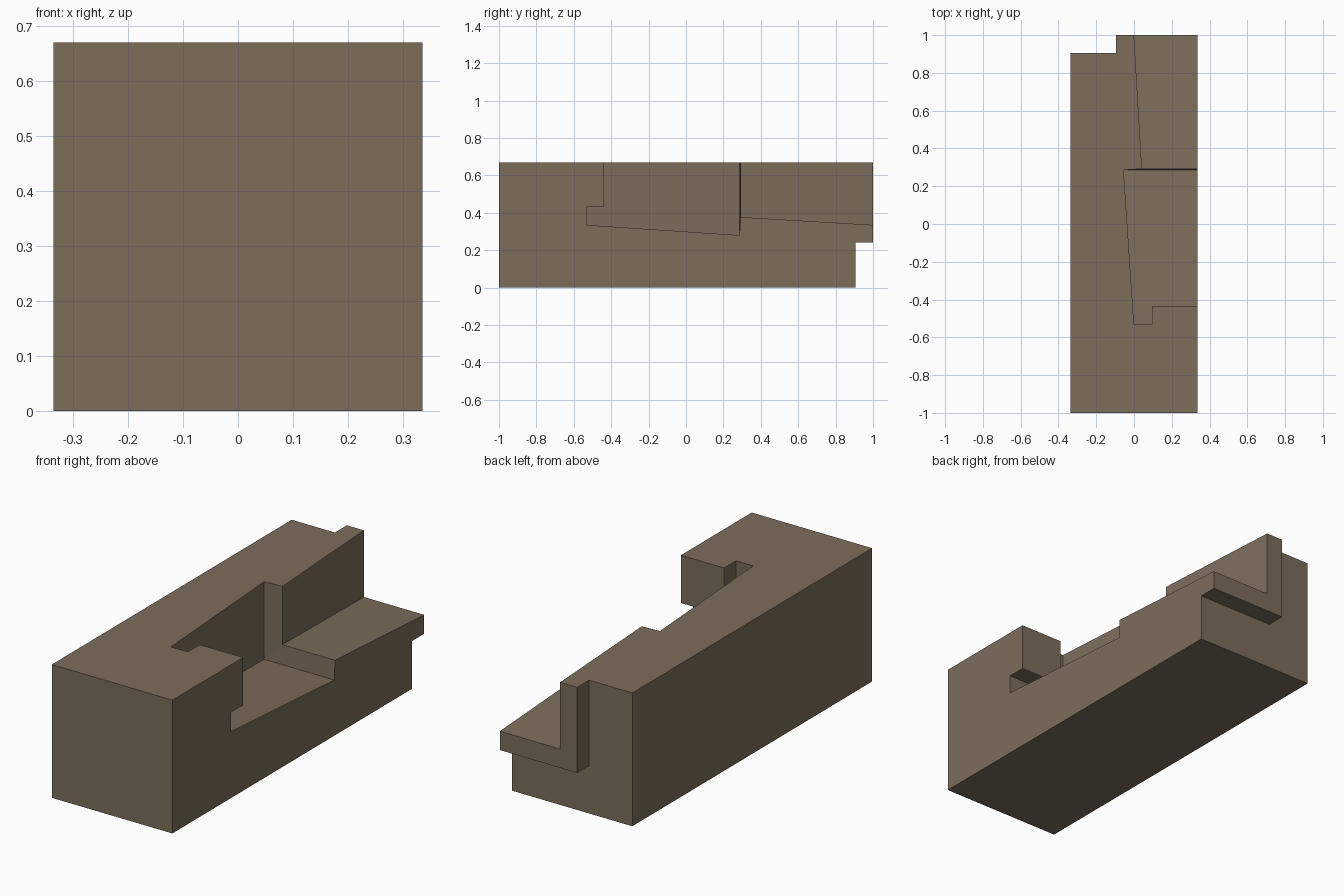
import bpy, bmesh

if "Cube" in bpy.data.objects:
    bpy.data.objects.remove(bpy.data.objects["Cube"])

H = 0.335          # half the beam width
T = 0.095          # tongue thickness
Y0, YM = -0.533, 0.286   # start of the joint, middle step

wood = bpy.data.materials.new("brown wood")
wood.diffuse_color = (0.20, 0.155, 0.105, 1)
wood.use_nodes = True
wood.node_tree.nodes["Principled BSDF"].inputs["Base Color"].default_value = wood.diffuse_color


def loft(name, stations):
    """Rectangular sections along y: each (y, x0, x1, z0, z1)."""
    bm = bmesh.new()
    rings = []
    for y, x0, x1, z0, z1 in stations:
        rings.append([bm.verts.new((x, y, z)) for x, z in
                      ((x0, z0), (x1, z0), (x1, z1), (x0, z1))])
    for a, b in zip(rings, rings[1:]):
        for i in range(4):
            j = (i + 1) % 4
            bm.faces.new((a[i], a[j], b[j], b[i]))
    bm.faces.new(rings[0])
    bm.faces.new(rings[-1])
    bmesh.ops.recalc_face_normals(bm, faces=bm.faces)
    me = bpy.data.meshes.new(name)
    bm.to_mesh(me)
    bm.free()
    me.materials.append(wood)
    ob = bpy.data.objects.new(name, me)
    bpy.context.collection.objects.link(ob)
    return ob


def box(name, x0, x1, y0, y1, z0, z1):
    return loft(name, [(y0, x0, x1, z0, z1), (y1, x0, x1, z0, z1)])


def cut(target, cutter):
    mod = target.modifiers.new("cut", 'BOOLEAN')
    mod.operation, mod.solver, mod.object = 'DIFFERENCE', 'EXACT', cutter
    bpy.context.view_layer.objects.active = target
    bpy.ops.object.modifier_apply(modifier=mod.name)
    bpy.data.objects.remove(cutter)


# Square beam
beam = box("scarf_joint_beam", -H, H, -1, 1, 0, 2 * H)

# Tapered, stepped recess: wall and floor shift by the same offset at each station
steps = [(Y0, 0), (YM, -0.055), (YM + 0.006, 0.042), (1.1, -0.006)]
recess = loft("recess_cutter", [(y, d, 1, H + d, 1.5) for y, d in steps])

# Keep the hooked nose over the slot
cut(recess, box("nose_keeper", T, 2, -1.5, Y0 + T, H + T, 2))
cut(beam, recess)

# End tongue: shorten the beam beside and below it
cut(beam, box("side_cutter", -1, -T, 1 - T, 1.5, -0.5, 1.5))
cut(beam, box("under_cutter", -1.2, 1, 1 - T, 1.6, -0.6, H - T))
